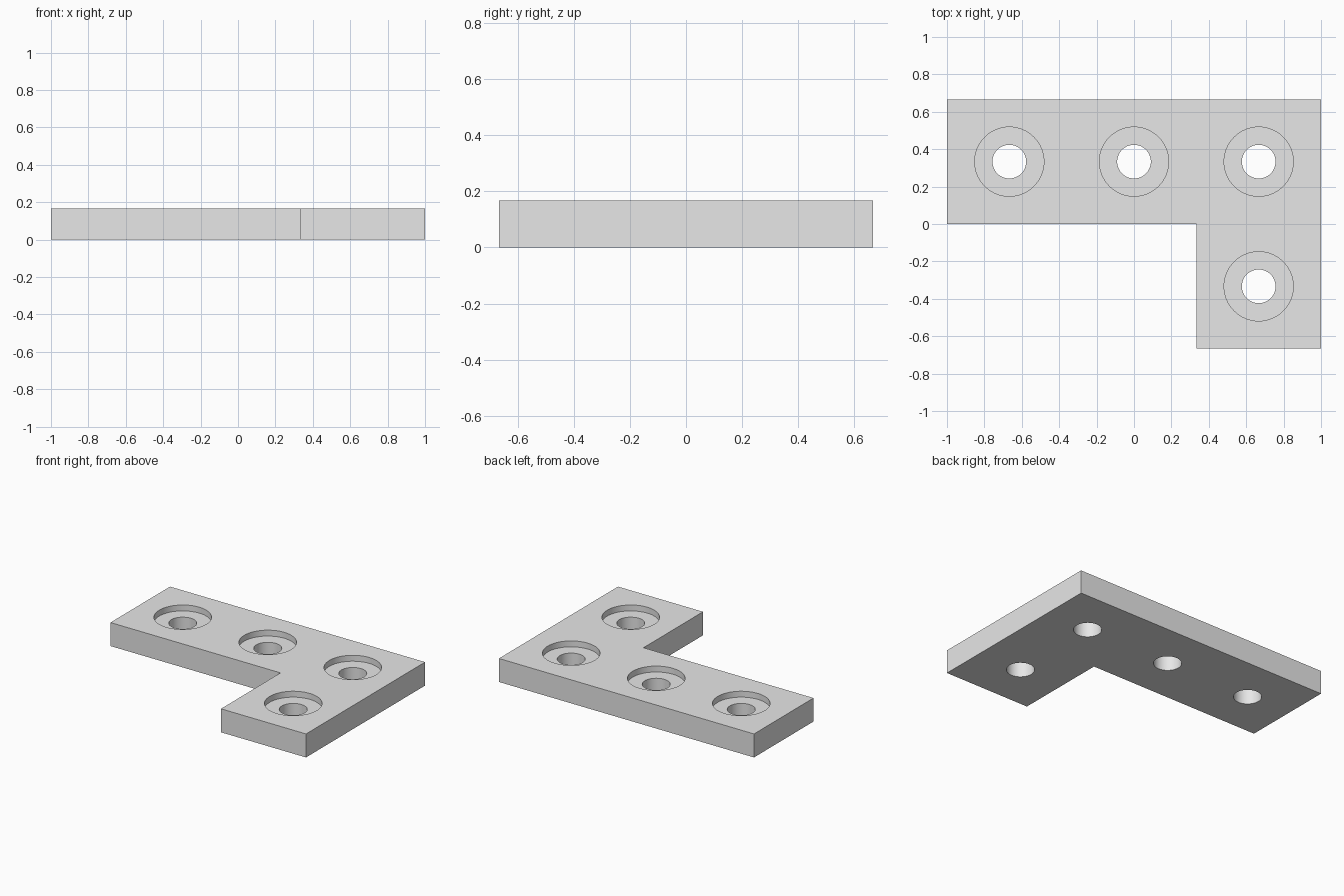
import bpy
import bmesh
import math

if "Cube" in bpy.data.objects:
    bpy.data.objects.remove(bpy.data.objects["Cube"], do_unlink=True)

THICK = 1 / 6        # plate thickness
STEP = THICK - 0.042  # floor of the counterbores
SEGMENTS = 64

grey = bpy.data.materials.new("light_grey")
grey.use_nodes = True
grey.diffuse_color = (0.8, 0.8, 0.8, 1)
grey.node_tree.nodes["Principled BSDF"].inputs["Base Color"].default_value = (0.8, 0.8, 0.8, 1)


def new_object(name, bm):
    bmesh.ops.recalc_face_normals(bm, faces=bm.faces)
    mesh = bpy.data.meshes.new(name)
    bm.to_mesh(mesh)
    bm.free()
    mesh.materials.append(grey)
    obj = bpy.data.objects.new(name, mesh)
    bpy.context.collection.objects.link(obj)
    return obj


def add_stepped_cutter(bm, cx, cy):
    """Screw clearance hole with a wider counterbore above it."""
    profile = [(0.09, -0.1), (0.09, STEP), (0.185, STEP), (0.185, THICK + 0.1)]
    rings = []
    for radius, z in profile:
        angles = [math.tau * i / SEGMENTS for i in range(SEGMENTS)]
        rings.append([bm.verts.new((cx + radius * math.cos(a), cy + radius * math.sin(a), z))
                      for a in angles])
    for low, high in zip(rings, rings[1:]):
        for i in range(SEGMENTS):
            j = (i + 1) % SEGMENTS
            bm.faces.new((low[i], low[j], high[j], high[i]))
    bm.faces.new(rings[0][::-1])
    bm.faces.new(rings[-1])


# L-shaped plate
outline = [(-1, 0), (1 / 3, 0), (1 / 3, -2 / 3), (1, -2 / 3), (1, 2 / 3), (-1, 2 / 3)]
bm = bmesh.new()
base = bm.faces.new([bm.verts.new((x, y, 0)) for x, y in outline])
top = bmesh.ops.extrude_face_region(bm, geom=[base], use_keep_orig=True)["geom"]
bmesh.ops.translate(bm, vec=(0, 0, THICK),
                    verts=[v for v in top if isinstance(v, bmesh.types.BMVert)])
plate = new_object("corner_plate", bm)

# Four counterbored screw holes
bm = bmesh.new()
for x, y in [(-2 / 3, 1 / 3), (0, 1 / 3), (2 / 3, 1 / 3), (2 / 3, -1 / 3)]:
    add_stepped_cutter(bm, x, y)
cutter = new_object("hole_cutter", bm)
cutter.hide_render = True

cut = plate.modifiers.new("screw_holes", 'BOOLEAN')
cut.operation = 'DIFFERENCE'
cut.solver = 'EXACT'
cut.object = cutter

bpy.ops.object.select_all(action='DESELECT')
plate.select_set(True)
bpy.context.view_layer.objects.active = plate
bpy.ops.object.modifier_apply(modifier=cut.name)
bpy.data.objects.remove(cutter, do_unlink=True)

# Smooth hole walls, sharp rims
bpy.ops.object.shade_smooth_by_angle(angle=math.radians(30))
